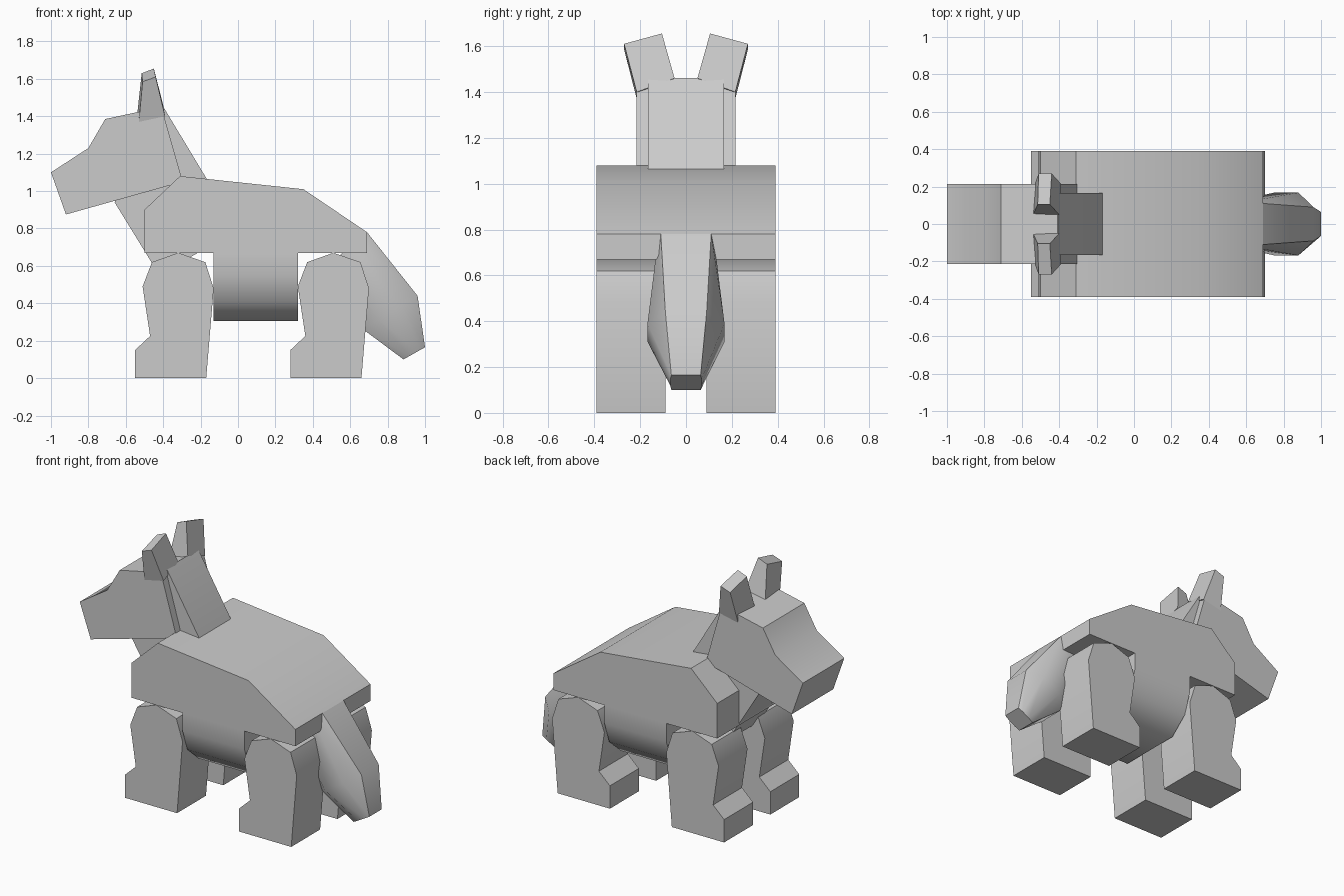
import bpy, bmesh, math
from mathutils import Vector

if "Cube" in bpy.data.objects:
    bpy.data.objects.remove(bpy.data.objects["Cube"])


def make(name, verts, faces, angle=40):
    mesh = bpy.data.meshes.new(name)
    mesh.from_pydata(verts, [], faces)
    bm = bmesh.new()
    bm.from_mesh(mesh)
    bmesh.ops.recalc_face_normals(bm, faces=bm.faces)
    bm.to_mesh(mesh)
    bm.free()
    ob = bpy.data.objects.new(name, mesh)
    bpy.context.collection.objects.link(ob)
    bpy.ops.object.select_all(action='DESELECT')
    ob.select_set(True)
    bpy.context.view_layer.objects.active = ob
    bpy.ops.object.shade_smooth_by_angle(angle=math.radians(angle))
    return ob


def loft(name, rings, angle=40):
    """Skin a list of equal-length rings and cap both ends."""
    n, last = len(rings[0]), len(rings) - 1
    verts = [p for r in rings for p in r]
    faces = [(k * n + i, k * n + (i + 1) % n, (k + 1) * n + (i + 1) % n, (k + 1) * n + i)
             for k in range(last) for i in range(n)]
    faces += [tuple(range(n)), tuple(range(last * n, last * n + n))]
    return make(name, verts, faces, angle)


def side_profile(name, pts, y0, y1, angle=40):
    """Extrude an (x, z) outline across y."""
    return loft(name, [[(x, y, z) for x, z in pts] for y in (y0, y1)], angle)


# Torso
W = 0.39
side_profile("torso", [(-.5, .67), (-.5, .9), (-.31, 1.08), (.35, 1.01),
                       (.69, .78), (.69, .67)], -W, W)

# Rounded belly between the leg pairs
half = [(W, .67), (W, .55), (.34, .41), (.22, .305)]
section = half + [(-y, z) for y, z in reversed(half)]
loft("belly", [[(x, y, z) for y, z in section] for x in (-.13, .32)], 50)

# Four legs
leg = [(-.55, 0), (-.55, .15), (-.47, .225), (-.51, .49), (-.46, .62),
       (-.32, .67), (-.175, .62), (-.13, .48), (-.17, 0)]
for part, dx in (("front_leg", 0), ("rear_leg", .83)):
    for tag, s in (("near", -1), ("far", 1)):
        side_profile(f"{part}_{tag}", [(x + dx, z) for x, z in leg], s * .09, s * W)

# Neck slab running into the chest
side_profile("neck", [(-.405, 1.46), (-.17, 1.07), (-.06, .76), (-.42, .55),
                      (-.66, .94)], -.165, .165, 30)

# Head with muzzle
side_profile("head", [(-1, 1.10), (-.8, 1.23), (-.71, 1.385), (-.41, 1.45),
                      (-.295, 1.05), (-.92, .875)], -.215, .215)

# Ears leaning outwards
for tag, s in (("near", -1), ("far", 1)):
    base = [(-.54, .05, 1.40), (-.40, .05, 1.46), (-.39, .215, 1.40), (-.53, .215, 1.37)]
    tip = [(-.515, .105, 1.63), (-.45, .105, 1.655), (-.44, .27, 1.61), (-.51, .27, 1.585)]
    loft(f"ear_{tag}", [[(x, s * y, z) for x, y, z in r] for r in (base, tip)], 20)


# Bushy tail: octagonal rings from top point, bottom point, full and flat half width
def tail_ring(top, bottom, w, flat):
    t, b = Vector((top[0], 0, top[1])), Vector((bottom[0], 0, bottom[1]))
    shape = [(-flat, 0), (flat, 0), (w, .28), (w, .72),
             (flat, 1), (-flat, 1), (-w, .72), (-w, .28)]
    return [t.lerp(b, f) + Vector((0, y, 0)) for y, f in shape]


loft("tail", [tail_ring((.69, .78), (.50, .62), .125, .11),
              tail_ring((.96, .44), (.67, .26), .168, .09),
              tail_ring((1.0, .165), (.885, .10), .068, .064)], 50)
